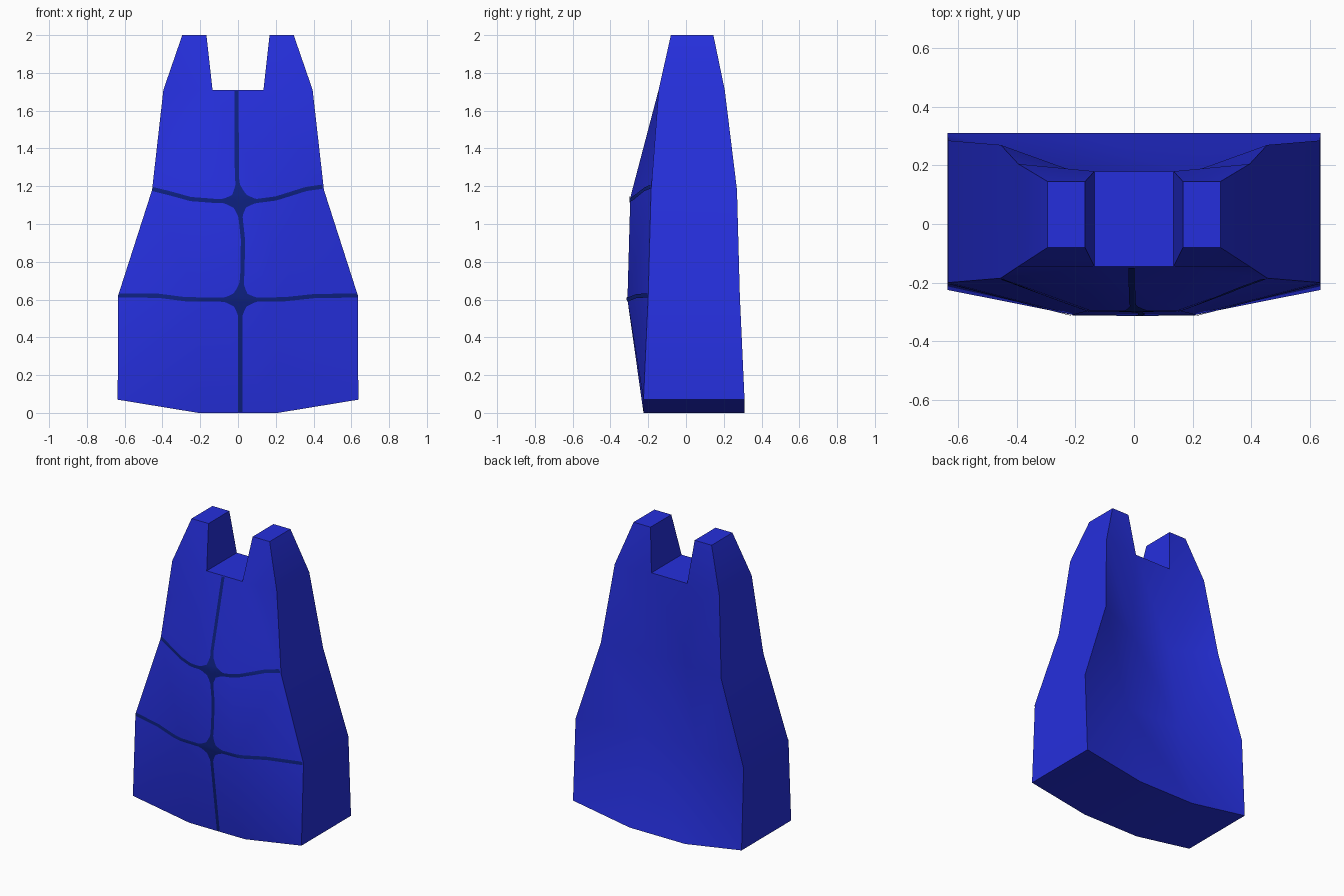
import bpy, bmesh, math
from mathutils import Vector
from mathutils.bvhtree import BVHTree

if "Cube" in bpy.data.objects:
    bpy.data.objects.remove(bpy.data.objects["Cube"])


def material(name, rgb):
    m = bpy.data.materials.new(name)
    m.diffuse_color = (*rgb, 1)
    m.use_nodes = True
    m.node_tree.nodes["Principled BSDF"].inputs["Base Color"].default_value = m.diffuse_color
    return m


blue = material("bright blue", (0.0185, 0.0285, 0.72))
navy = material("dark navy", (0.004, 0.0144, 0.21))


def make_object(name, bm, mat):
    me = bpy.data.meshes.new(name)
    bm.to_mesh(me)
    ob = bpy.data.objects.new(name, me)
    bpy.context.collection.objects.link(ob)
    me.materials.append(mat)
    bpy.ops.object.select_all(action='DESELECT')
    ob.select_set(True)
    bpy.context.view_layer.objects.active = ob
    bpy.ops.object.shade_smooth_by_angle(angle=math.radians(30))
    return ob


# Rows of the curved plate: outer (x, z, front y, back y), inner (x, z, front y, back y)
ROWS = [
    ((0.637, 0.07, -0.225, 0.31), (0.21, 0.0, -0.225, 0.31)),
    ((0.635, 0.62, -0.20, 0.285), (0.21, 0.60, -0.31, 0.175)),
    ((0.455, 1.18, -0.185, 0.27), (0.15, 1.14, -0.295, 0.16)),
    ((0.395, 1.71, -0.145, 0.205), (0.135, 1.71, -0.145, 0.18)),
]
STRAP_TOP = ((0.295, 2.0, -0.08, 0.145), (0.167, 2.0, -0.08, 0.145))

# Body: four columns of front and back points
bm = bmesh.new()


def row_verts(row):
    outer, inner = row
    cols = [(-1, outer), (-1, inner), (1, inner), (1, outer)]
    return [[bm.verts.new((s * p[0], p[k], p[1])) for s, p in cols] for k in (2, 3)]


grid = [row_verts(r) for r in ROWS + [STRAP_TOP]]
for r in range(4):
    (f0, b0), (f1, b1) = grid[r], grid[r + 1]
    for c in range(3):
        if r == 3 and c == 1:      # open notch between the straps
            continue
        bm.faces.new((f0[c], f0[c + 1], f1[c + 1], f1[c]))
        bm.faces.new((b0[c + 1], b0[c], b1[c], b1[c + 1]))
    for c in ((0, 3) if r < 3 else (0, 1, 2, 3)):
        bm.faces.new((f0[c], f1[c], b1[c], b0[c]))
for c in range(3):                 # underside, strap tops and notch floor
    f, b = grid[0]
    bm.faces.new((f[c], b[c], b[c + 1], f[c + 1]))
    f, b = grid[3 if c == 1 else 4]
    bm.faces.new((f[c], f[c + 1], b[c + 1], b[c]))
bmesh.ops.triangulate(bm, faces=bm.faces[:])
bmesh.ops.recalc_face_normals(bm, faces=bm.faces[:])
make_object("body", bm, blue)
tree = BVHTree.FromBMesh(bm)


def on_front(x, z):
    hit = tree.ray_cast(Vector((x, -2, z)), Vector((0, 1, 0)))[0]
    if hit is None:
        hit = tree.find_nearest(Vector((x, -0.22, z)))[0]
    return hit + Vector((0, -0.004, 0))


# Seams: thin ribbons on the front that flare into a star at each crossing
CROSSINGS = [Vector((0.012, 0.60)), Vector((0.008, 1.125))]


def seam(name, points):
    pts = [Vector(p) for p in points]
    path = []
    for a, b in zip(pts, pts[1:]):
        n = max(1, math.ceil((b - a).length / 0.015))
        path += [a.lerp(b, i / n) for i in range(n)]
    path.append(pts[-1])
    sm = bmesh.new()
    prev = None
    for i, p in enumerate(path):
        t = (path[min(i + 1, len(path) - 1)] - path[max(i - 1, 0)]).normalized()
        side = Vector((-t.y, t.x))
        d = min((p - c).length for c in CROSSINGS)
        w = 0.011 + 0.045 * max(0, 1 - d / 0.09) ** 1.3
        cur = []
        for k in (1, 0.33, -0.33, -1):
            q = p + side * w * k
            cur.append(sm.verts.new(on_front(q.x, q.y)))
        if prev:
            for j in range(3):
                sm.faces.new((prev[j], prev[j + 1], cur[j + 1], cur[j]))
        prev = cur
    sm.normal_update()
    for f in sm.faces:
        if f.normal.y > 0:
            f.normal_flip()
    make_object(name, sm, navy)
    sm.free()


seam("vertical_seam", [(0.012, 0.004), (0.012, 0.6), (0.024, 0.75), (0.026, 0.92),
                       (0.012, 1.05), (0.008, 1.125), (-0.006, 1.25), (-0.008, 1.705)])
seam("lower_seam", [(-0.632, 0.622), (-0.42, 0.62), (-0.28, 0.602), (0.012, 0.598),
                    (0.25, 0.602), (0.4, 0.618), (0.632, 0.622)])
seam("upper_seam", [(-0.452, 1.185), (-0.37, 1.165), (-0.25, 1.132), (-0.12, 1.122),
                    (0.1, 1.122), (0.2, 1.135), (0.36, 1.185), (0.447, 1.198)])
bm.free()
